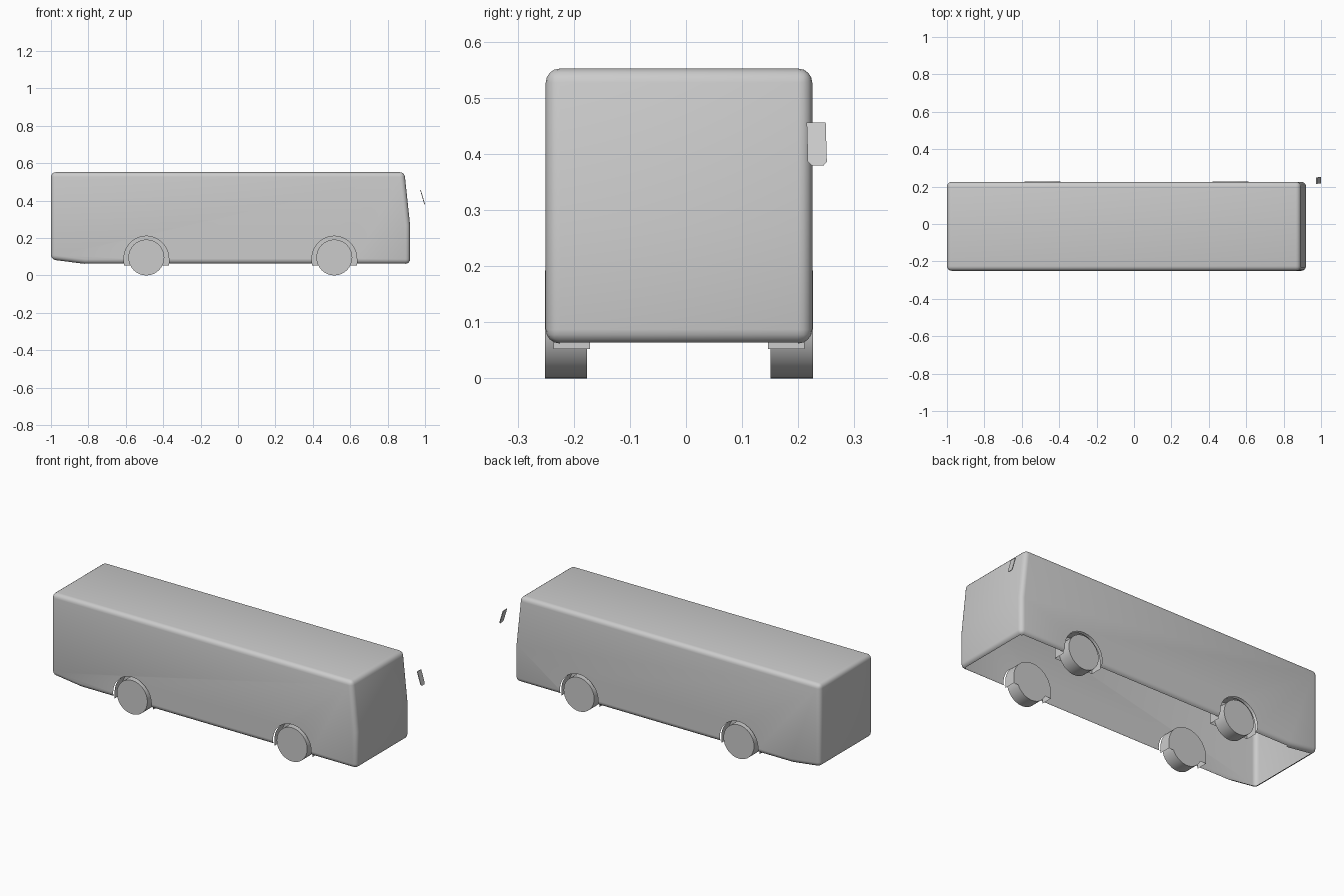
import bpy, bmesh, math
from mathutils import Vector

if "Cube" in bpy.data.objects:
    bpy.data.objects.remove(bpy.data.objects["Cube"])

MID = -0.0125            # centre line of the bus in y
AXLES = {"rear": -0.49, "front": 0.515}
SIDES = {"right": -1, "left": 1}
ARCH_R, ARCH_Z = 0.12, 0.09

grey = bpy.data.materials.new("plain grey")
grey.use_nodes = True
grey.diffuse_color = (0.6, 0.6, 0.6, 1)
grey.node_tree.nodes["Principled BSDF"].inputs["Base Color"].default_value = (0.6, 0.6, 0.6, 1)


def prism(profile, y0, y1):
    """Extrude an x-z profile along y into a closed solid."""
    bm = bmesh.new()
    face = bm.faces.new([bm.verts.new((x, y0, z)) for x, z in profile])
    new = bmesh.ops.extrude_face_region(bm, geom=[face])["geom"]
    bmesh.ops.translate(bm, vec=(0, y1 - y0, 0),
                        verts=[g for g in new if isinstance(g, bmesh.types.BMVert)])
    bmesh.ops.recalc_face_normals(bm, faces=bm.faces)
    return bm


def to_object(name, bm):
    mesh = bpy.data.meshes.new(name)
    bm.to_mesh(mesh)
    bm.free()
    mesh.materials.clear()
    mesh.materials.append(grey)
    obj = bpy.data.objects.new(name, mesh)
    bpy.context.collection.objects.link(obj)
    return obj


def smooth(obj, degrees=40):
    bpy.ops.object.select_all(action='DESELECT')
    obj.select_set(True)
    bpy.context.view_layer.objects.active = obj
    bpy.ops.object.shade_smooth_by_angle(angle=math.radians(degrees))


def arch(cx, bottom, steps=24):
    """Round-topped wheel arch profile."""
    arc = [math.pi * (1 - i / steps) for i in range(steps + 1)]
    return ([(cx - ARCH_R, bottom)]
            + [(cx + ARCH_R * math.cos(a), ARCH_Z + ARCH_R * math.sin(a)) for a in arc]
            + [(cx + ARCH_R, bottom)])


def circle(cx, cz, r, steps=32):
    return [(cx + r * math.cos(i * math.tau / steps), cz + r * math.sin(i * math.tau / steps))
            for i in range(steps)]


# Body: side profile with leaning windscreen and kicked-up tail, rounded edges
outline = [(-1, 0.085), (-0.82, 0.062), (0.92, 0.062), (0.92, 0.27), (0.89, 0.552), (-1, 0.552)]
bm = prism(outline, MID - 0.2375, MID + 0.2375)
sharp = [e for e in bm.edges if e.calc_face_angle(0) > 0.5]
bmesh.ops.bevel(bm, geom=sharp, offset=0.025, segments=4, profile=0.5,
                affect='EDGES', clamp_overlap=True)
solid = to_object("body_solid", bm)

# Cut the wheel openings
cutters = []
for cx in AXLES.values():
    for s in SIDES.values():
        cutter = to_object("arch_cutter", prism(arch(cx, 0.0), MID + s * 0.09, MID + s * 0.3))
        cutter.hide_render = True
        cutters.append(cutter)
        mod = solid.modifiers.new("arch", 'BOOLEAN')
        mod.operation, mod.solver, mod.object = 'DIFFERENCE', 'EXACT', cutter
bpy.context.view_layer.update()
cut = solid.evaluated_get(bpy.context.evaluated_depsgraph_get())
bm = bmesh.new()
bm.from_mesh(cut.to_mesh())
cut.to_mesh_clear()
for helper in cutters + [solid]:
    bpy.data.objects.remove(helper)


# The body is a shell: open underneath, with open wheel holes
def unwanted(f):
    c = f.calc_center_median()
    floor = f.normal.z < -0.98 and c.z < 0.08
    pocket = (c.z < 0.25 and abs(c.y - MID) < 0.222
              and any(abs(c.x - cx) < ARCH_R + 0.005 for cx in AXLES.values()))
    return floor or pocket


bmesh.ops.delete(bm, geom=[f for f in bm.faces if unwanted(f)], context='FACES')
for f in bm.faces:
    f.material_index = 0
smooth(to_object("body_shell", bm))

# Wheels and the inner wheel wells
for end, cx in AXLES.items():
    for side, s in SIDES.items():
        wheel = prism(circle(cx, 0.096, 0.096), MID + s * 0.1635, MID + s * 0.2385)
        smooth(to_object(f"{end}_{side}_wheel", wheel))

        well = prism(arch(cx, 0.052), MID + s * 0.1585, MID + s * 0.224)
        opened = [f for f in well.faces if f.normal.z < -0.9 or f.normal.y * s > 0.9]
        bmesh.ops.delete(well, geom=opened, context='FACES')
        smooth(to_object(f"{end}_{side}_wheel_well", well))

# Wing mirror: thin leaning plate with clipped lower corners
bm = bmesh.new()
plate = [(0.215, 0.456), (0.249, 0.456), (0.251, 0.386), (0.245, 0.379), (0.224, 0.379), (0.217, 0.386)]
face = bm.faces.new([bm.verts.new((0.974 + (0.456 - z) * 0.29, y, z)) for y, z in plate])
new = bmesh.ops.extrude_face_region(bm, geom=[face])["geom"]
bmesh.ops.translate(bm, vec=Vector((0.004, 0, 0)),
                    verts=[g for g in new if isinstance(g, bmesh.types.BMVert)])
bmesh.ops.recalc_face_normals(bm, faces=bm.faces)
to_object("left_wing_mirror", bm)
